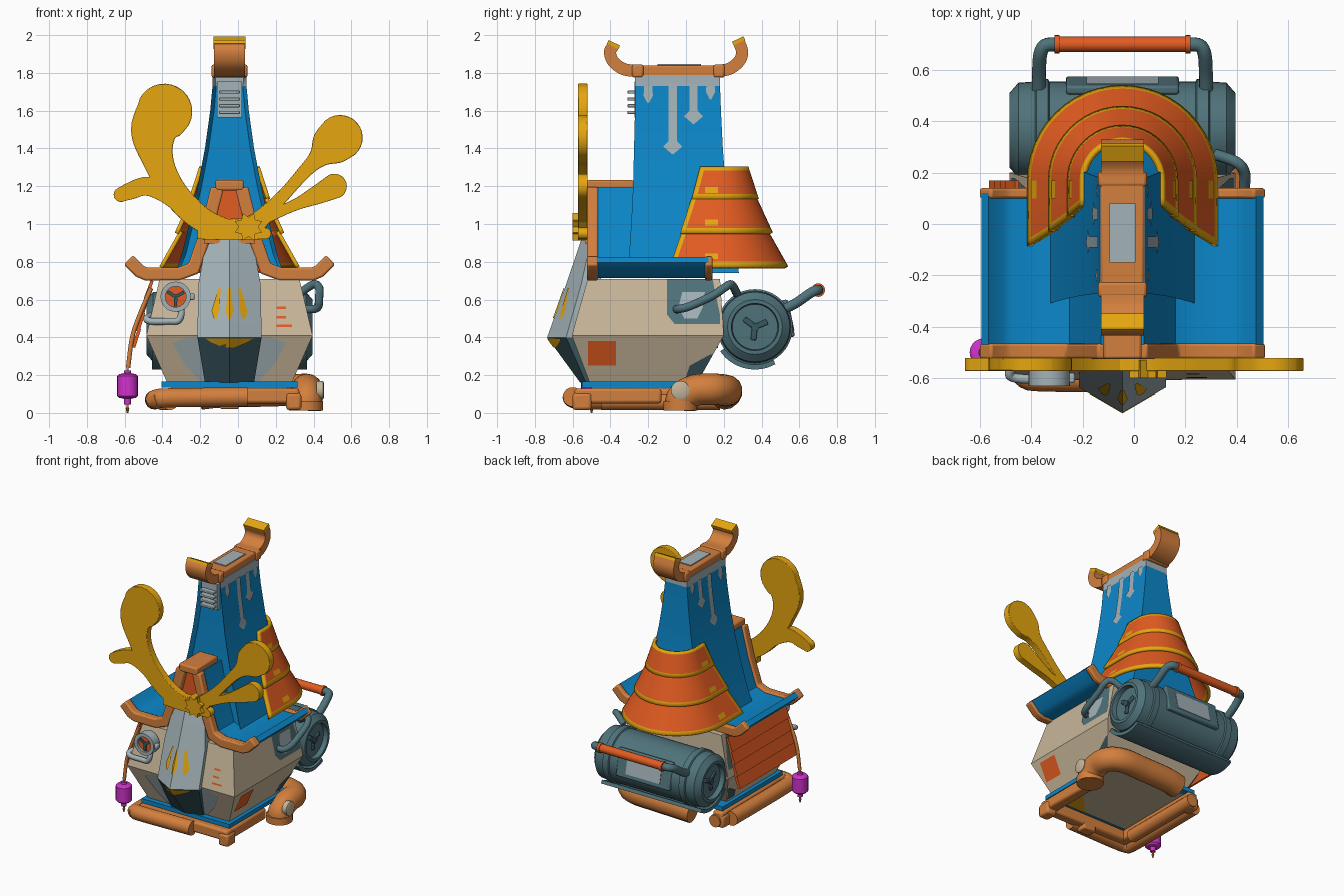
import bpy, bmesh, math
from mathutils import Vector, Euler

if "Cube" in bpy.data.objects:
    bpy.data.objects.remove(bpy.data.objects["Cube"])

CX = -0.045  # the building's own mirror plane

def colour(name, r, g, b):
    m = bpy.data.materials.new(name)
    lin = [c / 12.92 if c <= 0.04 else ((c + 0.055) / 1.055) ** 2.4 for c in (r, g, b)]
    m.diffuse_color = (*lin, 1)
    m.use_nodes = True
    m.node_tree.nodes["Principled BSDF"].inputs["Base Color"].default_value = m.diffuse_color
    return m

COPPER = colour("copper", .83, .50, .24)
BLUE = colour("blue", .045, .53, .79)
YELLOW = colour("yellow", .90, .65, .06)
RED = colour("vermilion", .89, .36, .13)
TEAL = colour("teal", .31, .45, .48)
DARK = colour("dark_teal", .22, .34, .37)
GREY = colour("light_grey", .64, .70, .72)
BEIGE = colour("beige", .78, .71, .60)
PINK = colour("magenta", .82, .2, .8)

def mesh(name, verts, faces, mats, rule=None, angle=30):
    mats = mats if isinstance(mats, list) else [mats]
    me = bpy.data.meshes.new(name)
    me.from_pydata(verts, [], faces)
    bm = bmesh.new(); bm.from_mesh(me)
    bmesh.ops.recalc_face_normals(bm, faces=bm.faces)
    bm.to_mesh(me); bm.free()
    for m in mats: me.materials.append(m)
    if rule:
        for p in me.polygons: p.material_index = rule(p.center)
    me.shade_smooth(); me.set_sharp_from_angle(angle=math.radians(angle))
    ob = bpy.data.objects.new(name, me)
    bpy.context.collection.objects.link(ob)
    return ob

def loft(name, rings, mats, rule=None, closed=True, cap=True, angle=30):
    n = len(rings[0]); k = n if closed else n - 1
    faces = [(i*n+j, i*n+(j+1) % n, (i+1)*n+(j+1) % n, (i+1)*n+j) for i in range(len(rings)-1) for j in range(k)]
    if cap: faces += [tuple(range(n)), tuple(range((len(rings)-1)*n, len(rings)*n))]
    return mesh(name, [v for r in rings for v in r], faces, mats, rule, angle)

def add_bevel(ob, w):
    if w: b = ob.modifiers.new("bevel", 'BEVEL'); b.width = w; b.segments = 2
    return ob

def box(name, c, size, mat, rot=(0, 0, 0), bevel=0.0):
    vs = [Euler(rot).to_matrix() @ Vector((x*size[0]/2, y*size[1]/2, z*size[2]/2))
          for z in (-1, 1) for x, y in ((-1, -1), (1, -1), (1, 1), (-1, 1))]
    ob = loft(name, [vs[:4], vs[4:]], mat); ob.location = c
    return add_bevel(ob, bevel)

def spline(pts, n=6):
    p = [Vector(q) for q in pts]; p = [2*p[0]-p[1]] + p + [2*p[-1]-p[-2]]; out = []
    for i in range(1, len(p)-2):
        a, b, c, d = p[i-1:i+3]
        out += [.5*(2*b+(c-a)*t+(2*a-5*b+4*c-d)*t*t+(3*b-a-3*c+d)*t**3) for t in (k/n for k in range(n))]
    return out + [p[-2]]

def ribbon(name, pts, lo, hi, mat, axis='y', smooth=True, rounded=False, bevel=0.0):
    """Flat band: points are (a, b, half width), extruded lo..hi along the axis."""
    p = spline(pts) if smooth else [Vector(q) for q in pts]
    if rounded:
        d = (p[-1]-p[-2]).to_2d().normalized(); e = p[-1]
        p += [Vector((e.x+d.x*e.z*math.sin(t), e.y+d.y*e.z*math.sin(t), e.z*math.cos(t)))
              for t in (k*math.pi/2/7.05 for k in range(1, 8))]
    put = (lambda a, b, h: (a, h, b)) if axis == 'y' else (lambda a, b, h: (h, a, b))
    rings = []
    for i, q in enumerate(p):
        d1 = (p[max(i, 1)]-p[max(i, 1)-1]).to_2d().normalized()
        j = min(i, len(p)-2); d2 = (p[j+1]-p[j]).to_2d().normalized()
        t = (d1+d2).normalized(); w = q.z/max(.5, t.dot(d1))
        L = (q.x-t.y*w, q.y+t.x*w); R = (q.x+t.y*w, q.y-t.x*w)
        rings.append([put(*L, lo), put(*R, lo), put(*R, hi), put(*L, hi)])
    return add_bevel(loft(name, rings, mat), bevel)

def tube(name, path, r, mat, smooth=True):
    cu = bpy.data.curves.new(name, 'CURVE'); cu.dimensions = '3D'
    p = spline(path) if smooth else path
    s = cu.splines.new('POLY'); s.points.add(len(p)-1)
    for q, v in zip(s.points, p): q.co = (*v, 1)
    cu.bevel_depth = r; cu.bevel_resolution = 5; cu.use_fill_caps = True
    tmp = bpy.data.objects.new(name+"_path", cu)
    me = bpy.data.meshes.new_from_object(tmp); bpy.data.objects.remove(tmp)
    me.name = name; me.materials.clear(); me.materials.append(mat)
    me.shade_smooth(); me.set_sharp_from_angle(angle=math.radians(40))
    bpy.context.collection.objects.link(bpy.data.objects.new(name, me))

def lathe(name, prof, c, axis, mats, rule=None, n=32):
    def at(h, r, t):
        u, v = r*math.cos(t), r*math.sin(t)
        return Vector(c) + Vector({'x': (h, u, v), 'y': (u, h, v), 'z': (u, v, h)}[axis])
    return loft(name, [[at(h, max(r, .001), math.tau*k/n) for k in range(n)] for h, r in prof], mats, rule)

def interp(table, z, col):
    t = sorted(table); z = min(max(z, t[0][0]), t[-1][0])
    for a, b in zip(t, t[1:]):
        if z <= b[0]: return a[col]+(b[col]-a[col])*(z-a[0])/(b[0]-a[0])

def patch(name, rows, place, mat):
    """Painted plate lying on a surface: rows are (z, from, to)."""
    fine = [Vector(a).lerp(Vector(b), k/4) for a, b in zip(rows, rows[1:]) for k in range(4)] + [Vector(rows[-1])]
    mesh(name, [place(a+(b-a)*k/4, z) for z, a, b in fine for k in range(5)],
         [(i*5+k, i*5+k+1, i*5+k+6, i*5+k+5) for i in range(len(fine)-1) for k in range(4)], mat)

# Hull: z, half width, front y, back y
HULL = [(.16, .33, -.51, .06), (.41, .44, -.605, .20), (.71, .37, -.52, .18)]
loft("hull", [[(CX-w, f, z), (CX+w, f, z), (CX+w, b, z), (CX-w, b, z)] for z, w, f, b in HULL], BEIGE)
# Prow: z, half width, edge y, centre y
PROW = [(.16, .13, -.53, -.56), (.40, .17, -.635, -.735), (.68, .165, -.555, -.635), (.93, .12, -.50, -.55)]
loft("prow", [[(CX-w, e, z), (CX, c, z), (CX+w, e, z), (CX+w, -.45, z), (CX-w, -.45, z)] for z, w, e, c in PROW],
     [GREY, DARK], lambda c: int(c.z < .4))
def on_prow(a, z):
    w, e, c = (interp(PROW, z, k) for k in (1, 2, 3))
    return (CX+a, c+(e-c)*abs(a)/w-.006, z)
for a in (-.075, 0, .075):
    patch("prow_stripe", [(.50, a-.008, a+.008), (.54, a-.02, a+.02), (.66, a*.7-.006, a*.7+.006)], on_prow, YELLOW)
patch("prow_smile", [(.345, -.03, .03), (.375, -.10, .10), (.395, -.13, .13)], on_prow, YELLOW)
for s in (-1, 1):
    front = lambda a, z: (CX+s*a, interp(HULL, z, 2)-.007, z)
    side = lambda a, z: (CX+s*(interp(HULL, z, 1)+.006), a, z)
    patch("front_corner_pad", [(.17, .12, .16), (.26, .12, .24), (.37, .15, .30), (.40, .16, .22)], front, GREY)
    patch("side_rear_corner", [(.19, .0, .076), (.25, .02, .11), (.31, .13, .143)], side, DARK)
    patch("side_mount", [(.47, -.06, .18), (.52, -.10, .18), (.71, -.10, .14)], side, TEAL)
patch("side_poster", [(.25, -.52, -.37), (.38, -.52, -.37)], side, RED)
patch("side_mount_window", [(.50, -.01, .06), (.56, -.04, .09), (.64, -.02, .10)],
      lambda a, z: (CX+interp(HULL, z, 1)+.012, a, z), GREY)
for z, w in ((.455, .08), (.50, .05), (.55, .05)):
    patch("front_notice_line", [(z, .25, .25+w), (z+.012, .25, .25+w)], front, RED)

# Base frame, feet and pipes
box("base_plate", (CX, -.20, .15), (.72, .70, .03), BLUE)
box("base_underside", (CX, -.20, .131), (.62, .60, .009), BEIGE)
mesh("underside_corner", [(CX+.30, -.50, .124), (CX+.30, -.24, .124), (CX+.05, -.50, .124)], [(0, 1, 2)], YELLOW)
box("base_right_beam", (CX+.33, -.36, .09), (.08, .46, .08), COPPER, bevel=.015)
box("base_left_beam", (CX-.33, -.2, .09), (.08, .74, .08), COPPER, bevel=.015)
box("base_front_beam", (CX, -.55, .09), (.74, .08, .08), COPPER, bevel=.015)
for x, y in ((.34, -.55), (-.34, .12)):
    box("base_foot", (CX+x, y, .06), (.08, .10, .09), COPPER, bevel=.015)
box("prow_foot", (CX, -.55, .07), (.10, .08, .10), COPPER, bevel=.01)
tube("left_pipe", [(.05, -.60, .085), (-.36, -.60, .08), (-.42, -.58, .075), (-.44, -.52, .07), (-.44, .10, .07)], .052, COPPER)
tube("left_inner_pipe", [(-.36, -.45, .06), (-.36, .18, .06)], .045, COPPER, False)
tube("big_pipe", [(.36, -.03, .02), (.365, -.02, .08), (.365, .05, .12), (.355, .15, .125), (.27, .21, .12),
                  (.10, .215, .115), (-.10, .215, .11), (-.20, .205, .10)], .083, COPPER)
lathe("pipe_collar", [(.0, .09), (.05, .09)], (.36, -.03, .012), 'z', COPPER)
lathe("pipe_cap", [(0, .05), (.035, .05), (.04, .04)], (.415, -.03, .12), 'x', BEIGE, n=16)

# Lower roof with curled eaves
HALF = [(.065, 1.19), (.12, .97), (.19, .765), (.27, .735), (.44, .735), (.475, .75), (.535, .81)]
for s in (-1, 1):
    ribbon("roof_sheet", [(CX+s*a, b, .02) for a, b in HALF], -.47, .12, BLUE, smooth=False)
    ribbon("roof_front_rim", [(CX+s*a, b, .034) for a, b in HALF], -.525, -.465, COPPER, smooth=False, bevel=.01)
    ribbon("roof_back_rim", [(CX+s*a, b, .034) for a, b in HALF[2:]], .10, .14, COPPER, smooth=False, bevel=.01)
box("roof_ridge", (CX, -.40, 1.205), (.15, .25, .055), COPPER, bevel=.01)
box("gable_bar", (CX, -.50, .915), (.27, .07, .035), COPPER)
ribbon("gable_panel", [(CX, .75, .19), (CX, 1.19, .06)], -.48, -.465, RED, smooth=False)

# Tower: z, half width, front y, back y
TOWER = [(.74, .285, -.31, .28), (.85, .25, -.30, .265), (1.0, .213, -.29, .24), (1.2, .168, -.28, .21),
         (1.4, .13, -.275, .195), (1.6, .102, -.27, .185), (1.73, .09, -.27, .18), (1.79, .09, -.27, .18)]
tower = loft("tower", [[(CX-w, f, z), (CX+w, f, z), (CX+w, b, z), (CX-w, b, z)] for z, w, f, b in TOWER],
             [BLUE, GREY], lambda c: int(c.z > 1.73))
bm = bmesh.new(); bm.from_mesh(tower.data)
bmesh.ops.inset_region(bm, faces=[f for f in bm.faces if f.normal.y < -.7], thickness=.02, depth=-.03)
bm.to_mesh(tower.data); bm.free()
for s in (-1, 1):
    wall = lambda a, z: (CX+s*(interp(TOWER, z, 1)+.006), a, z)
    for y, low in ((-.2, 1.64), (-.07, 1.37), (.04, 1.53), (.13, 1.66)):
        r = .05 if low < 1.6 else .025
        patch("paint_drip", [(low, y-.004, y+.004), (low+.04, y-r, y+r), (low+.07, y-.022, y+.022), (1.74, y-.022, y+.022)], wall, GREY)
box("vent_panel", (CX, -.255, 1.66), (.13, .035, .19), GREY)
for k in range(4):
    box("vent_slat", (CX, -.285, 1.59+k*.036), (.11, .05, .016), GREY, bevel=.004)

# Tower cap with two curled horns
box("cap_beam", (CX, -.04, 1.81), (.17, .48, .06), COPPER, bevel=.01)
box("cap_window", (CX, -.035, 1.843), (.10, .23, .008), GREY)
for s, tip in ((-1, -.02), (1, 0)):
    e = -.04+s*.215 - (.025 if s > 0 else 0)
    box("cap_collar", (CX, -.04+s*.215, 1.81), (.19, .06, .07), COPPER, bevel=.012)
    ribbon("cap_horn", [(e, 1.81, .032), (e+s*.075, 1.82, .032), (e+s*.13, 1.86, .032),
                        (e+s*.147, 1.91, .032), (e+s*.13, 1.965+tip, .032)], CX-.083, CX+.083, COPPER, 'x')
    ribbon("cap_horn_tip", [(e+s*.133, 1.96+tip, .034), (e+s*.124, 1.979+tip, .033)], CX-.084, CX+.084, YELLOW, 'x', False)

# Three-tier skirt wrapped round the tower's back
def u_ring(r, yf, z):
    arc = [(CX+r*math.cos(t), .17+r*math.sin(t), z) for t in (math.pi*k/24 for k in range(25))]
    return [(CX+r, yf, z), (CX+r, yf+.025, z)] + arc + [(CX-r, yf+.025, z), (CX-r, yf, z)]
for hi, lo, r1, r0, y1, y0 in ((1.30, 1.13, .15, .205, .075, .03), (1.135, .95, .195, .28, .03, -.03), (.96, .77, .255, .362, -.02, -.085)):
    at = lambda z: (hi-z)/(hi-lo)
    lev = lambda z: u_ring(r1+(r0-r1)*at(z), y1+(y0-y1)*at(z), z)
    sk = loft("skirt_tier", [lev(hi), lev(hi-.02), lev(lo+.025), lev(lo)], [RED, YELLOW],
              lambda c: int(c.z < lo+.02 or c.z > 1.285 or c.y < y1+(y0-y1)*at(c.z)+.02), False, False)
    so = sk.modifiers.new("thickness", 'SOLIDIFY'); so.thickness = .022; so.offset = 0
    m = (hi+lo)/2
    for s in (-1, 1):
        patch("skirt_worn_patch", [(m-.05, .10, .17), (m-.02, .10, .17)],
              lambda a, z: (CX+s*(r1+(r0-r1)*at(z)+.015), a, z), YELLOW)

# Antler-shaped crest
A = dict(lo=-.572, hi=-.522, mat=YELLOW, rounded=True, bevel=.016)
ribbon("crest_left_big", [(-.05, .97, .05), (-.20, 1.03, .065), (-.34, 1.17, .07), (-.42, 1.33, .08), (-.445, 1.48, .122), (-.39, 1.595, .148)], **A)
ribbon("crest_left_leaf", [(-.24, 1.05, .05), (-.36, 1.16, .06), (-.48, 1.20, .05), (-.57, 1.175, .045), (-.62, 1.155, .038)], **A)
ribbon("crest_right_big", [(-.08, .97, .055), (.07, .99, .055), (.22, 1.13, .034), (.35, 1.275, .036), (.42, 1.345, .052), (.475, 1.40, .102), (.54, 1.457, .12)], **A)
ribbon("crest_right_small", [(.03, .98, .04), (.16, 1.04, .032), (.30, 1.10, .03), (.42, 1.155, .05), (.51, 1.20, .066)], **A)
ribbon("crest_base", [(CX-.17, .95, .03), (CX, .96, .045), (CX+.19, .95, .03)], **A)
loft("crest_star", [[(.055+r*math.cos(k*math.tau/16), y, .985+r*math.sin(k*math.tau/16))
                     for k in range(16) for r in [.078 if k % 2 else .052]] for y in (-.60, -.53)], YELLOW)

# Rear tank with fans, panel, cradle and handle
half = [(.405, .02), (.405, .12), (.44, .125), (.44, .145), (.405, .185), (.34, .19), (.335, .2), (.29, .2), (.285, .19)]
lathe("tank", half + [(-h, r) for h, r in reversed(half)], (CX, .365, .455), 'x', TEAL, n=40)
for s in (-1, 1):
    lathe("fan_hub", [(-.015, .022), (.015, .022)], (CX+s*.41, .365, .455), 'x', DARK, n=12)
    for k in range(3):
        t = math.tau*k/3+.4
        box("fan_blade", (CX+s*.41, .365+.038*math.cos(t), .455+.038*math.sin(t)), (.015, .065, .03), DARK, (t, 0, 0), .006)
    tube("handle_arm", [(CX+s*.325, .50, .54), (CX+s*.325, .58, .58), (CX+s*.32, .66, .635), (CX+s*.30, .695, .65), (CX+s*.25, .70, .65)], .027, TEAL)
    lathe("handle_collar", [(-.01, .036), (.01, .036)], (CX+s*.255, .70, .65), 'x', RED, n=16)
tube("handle_grip", [(CX-.255, .70, .65), (CX+.255, .70, .65)], .03, RED, False)
box("tank_panel", (CX, .54, .50), (.44, .035, .20), TEAL, (.2, 0, 0), .01)
box("tank_grille", (CX, .557, .50), (.28, .008, .13), GREY, (.2, 0, 0))
ribbon("tank_cradle", [(.365+.212*math.cos(t), .455+.212*math.sin(t), .013) for t in (math.radians(a) for a in range(-145, -49, 12))],
       CX-.41, CX+.41, TEAL, 'x')
tube("side_bracket_pipe", [(.34, -.05, .55), (.40, -.04, .55), (.425, .02, .565), (.43, .14, .62), (.43, .2, .66), (.40, .24, .68), (.32, .27, .63)], .022, TEAL)

# Slatted shutter on the left side, with its curved stay
for k in range(4):
    x, z = -.455-.022*k, .70-.085*k
    ribbon("shutter_slat", [(x, z, .008), (x-.034, z-.098, .011)], -.50, .17, RED, smooth=False)
tube("shutter_stay", [(-.46, -.50, .66), (-.52, -.50, .52), (-.56, -.50, .40), (-.582, -.50, .24)], .012, COPPER)

# Hanging lantern
L = (-.585, -.50, 0)
tube("lantern_cord", [(L[0], L[1], .01), (L[0], L[1], .26)], .006, COPPER, False)
lathe("lantern", [(.045, .018), (.075, .02), (.08, .045), (.09, .055), (.195, .055), (.205, .045), (.21, .02), (.225, .018)], L, 'z', PINK, n=20)
lathe("lantern_tassel", [(0, .004), (.025, .01), (.03, .004)], L, 'z', COPPER, n=8)

# Front valve and its pipe
V = (-.33, -.60, .615)
lathe("valve_ring", [(0, .055), (-.03, .055), (-.03, .08), (.04, .08), (.05, .06)], V, 'y', GREY)
lathe("valve_face", [(-.012, .056), (.0, .056)], V, 'y', RED)
for k in range(3):
    t = math.tau*k/3+.5
    box("valve_blade", (V[0]+.026*math.cos(t), V[1]-.015, V[2]+.026*math.sin(t)), (.05, .01, .018), DARK, (0, -t, 0))
box("valve_knob", (V[0]+.085, V[1], V[2]), (.03, .04, .035), GREY, bevel=.008)
tube("valve_pipe", [(-.33, -.57, .56), (-.30, -.60, .54), (-.315, -.605, .49), (-.37, -.605, .485), (-.46, -.60, .485), (-.485, -.58, .50), (-.45, -.52, .52)], .018, GREY)
